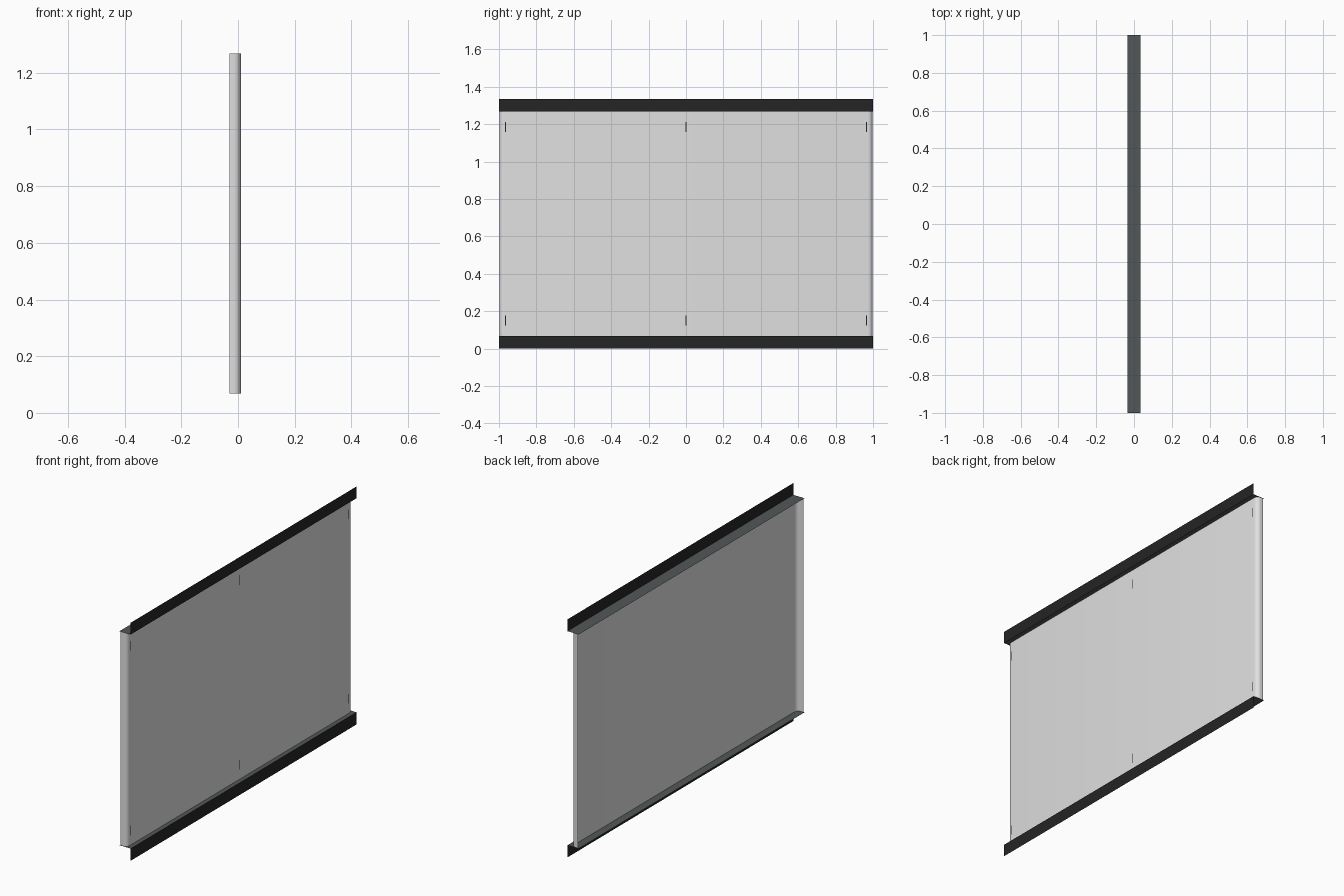
import bpy
import math

if "Cube" in bpy.data.objects:
    bpy.data.objects.remove(bpy.data.objects["Cube"])


def material(name, rgb):
    m = bpy.data.materials.new(name)
    m.diffuse_color = (*rgb, 1.0)
    m.use_nodes = True
    m.node_tree.nodes["Principled BSDF"].inputs["Base Color"].default_value = m.diffuse_color
    return m


PANEL = material("light grey panel", (0.75, 0.75, 0.75))
BLACK = material("black edge", (0.018, 0.018, 0.018))
SLATE = material("slate flange", (0.085, 0.095, 0.098))


def sheet(name, verts, faces, mat):
    me = bpy.data.meshes.new(name)
    me.from_pydata(verts, [], faces)
    me.materials.append(mat)
    ob = bpy.data.objects.new(name, me)
    bpy.context.collection.objects.link(ob)
    return ob


def extrude_z(name, profile, z0, z1, mat):
    """Open xy profile swept straight up as a single sheet."""
    n = len(profile)
    verts = [(x, y, z) for z in (z0, z1) for x, y in profile]
    faces = [(i, i + 1, n + i + 1, n + i) for i in range(n - 1)]
    return sheet(name, verts, faces, mat)


W, BOTTOM, TOP, HEIGHT = 0.035, 0.068, 1.268, 1.334
FACE_X, BACK_X, R = 0.01, -0.03, 0.025

# Panel: shallow channel, open at the back, with rounded side returns
half = [(FACE_X - R + R * math.cos(a), 0.998 - R + R * math.sin(a))
        for a in (math.radians(15 * i) for i in range(7))]
half.append((BACK_X, 0.998))
profile = [(x, -y) for x, y in reversed(half)] + half
panel = extrude_z("screen_panel", profile, BOTTOM, TOP, PANEL)
for p in panel.data.polygons:
    p.use_smooth = True

# Rails: flat flange against the panel end, thin upright lip along the +x edge
for label, z, lip0, lip1 in (("top", TOP, TOP, HEIGHT),
                             ("bottom", BOTTOM, 0.0, BOTTOM)):
    sheet(label + "_flange",
          [(-W, -1, z), (W, -1, z), (W, 1, z), (-W, 1, z)], [(0, 1, 2, 3)], SLATE)
    extrude_z(label + "_lip", [(W, -1), (W, 1)], lip0, lip1, BLACK)

# Fixing slits: hairline marks near the top and bottom of the panel
for row, z in (("upper", 1.185), ("lower", 0.15)):
    for i, y in enumerate((-0.965, 0, 0.965)):
        extrude_z(f"{row}_slit_{i + 1}",
                  [(FACE_X + 0.001, y - 0.0015), (FACE_X + 0.001, y + 0.0015)],
                  z - 0.027, z + 0.027, BLACK)
